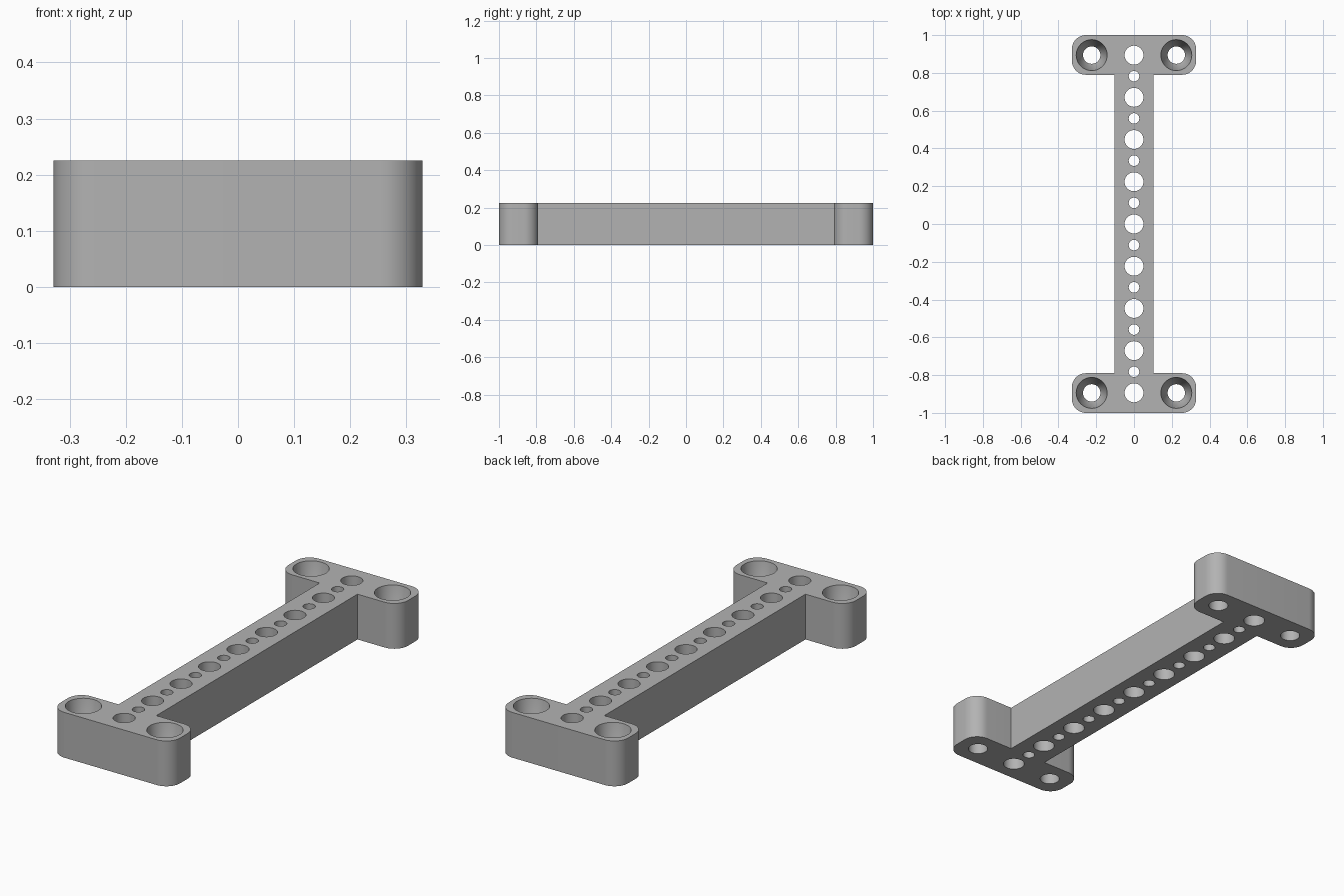
import bpy, bmesh, math

cube = bpy.data.objects.get("Cube")
if cube:
    bpy.data.objects.remove(cube, do_unlink=True)

HEIGHT = 0.225
HALF_WIDTH = 0.329
WEB = 0.104
INNER = 0.79
CORNER = 0.075
PITCH = 0.2235
SCREW_X = 0.224

grey = bpy.data.materials.new("plain grey")
grey.use_nodes = True
colour = (0.45, 0.45, 0.45, 1)
grey.diffuse_color = colour
grey.node_tree.nodes["Principled BSDF"].inputs["Base Color"].default_value = colour


def make_object(name, bm):
    bmesh.ops.recalc_face_normals(bm, faces=bm.faces)
    mesh = bpy.data.meshes.new(name)
    bm.to_mesh(mesh)
    bm.free()
    mesh.materials.append(grey)
    obj = bpy.data.objects.new(name, mesh)
    bpy.context.collection.objects.link(obj)
    return obj


def add_bore(bm, x, y, profile, sides=40):
    """Closed round plug from (radius, height) pairs."""
    rings = []
    for r, z in profile:
        rings.append([bm.verts.new((x + r * math.cos(math.tau * i / sides),
                                    y + r * math.sin(math.tau * i / sides), z))
                      for i in range(sides)])
    for low, high in zip(rings, rings[1:]):
        for i in range(sides):
            j = (i + 1) % sides
            bm.faces.new((low[i], low[j], high[j], high[i]))
    bm.faces.new(rings[0][::-1])
    bm.faces.new(rings[-1])


# I-shaped outline: one quarter with rounded flange corners, mirrored around
quarter = [(WEB, INNER)]
for cy, start in ((INNER + CORNER, -90), (1 - CORNER, 0)):
    for i in range(13):
        a = math.radians(start + 90 * i / 12)
        quarter.append((HALF_WIDTH - CORNER + CORNER * math.cos(a),
                        cy + CORNER * math.sin(a)))
right = [(x, -y) for x, y in reversed(quarter)] + quarter
outline = right + [(-x, y) for x, y in reversed(right)]

bm = bmesh.new()
base = bm.faces.new([bm.verts.new((x, y, 0)) for x, y in outline])
top = bmesh.ops.extrude_face_region(bm, geom=[base])["geom"]
bmesh.ops.translate(bm, vec=(0, 0, HEIGHT),
                    verts=[v for v in top if isinstance(v, bmesh.types.BMVert)])
bracket = make_object("mounting_bracket", bm)

# Alternating large and small holes along the web
bm = bmesh.new()
for i in range(-8, 9):
    r = 0.028 if i % 2 else 0.05
    add_bore(bm, 0, i * PITCH / 2, [(r, -0.05), (r, HEIGHT + 0.05)])

# Tapered screw holes in the flanges
screw = [(0.046, -0.05), (0.046, 0.07), (0.062, 0.1),
         (0.082, HEIGHT), (0.082, HEIGHT + 0.05)]
for sx in (-1, 1):
    for sy in (-1, 1):
        add_bore(bm, sx * SCREW_X, sy * 4 * PITCH, screw)
cutter = make_object("hole_cutter", bm)

cut = bracket.modifiers.new("holes", "BOOLEAN")
cut.operation = "DIFFERENCE"
cut.solver = "EXACT"
cut.object = cutter
bpy.context.view_layer.objects.active = bracket
bracket.select_set(True)
bpy.ops.object.modifier_apply(modifier=cut.name)
bpy.data.objects.remove(cutter, do_unlink=True)
bpy.ops.object.shade_smooth_by_angle(angle=math.radians(25))
